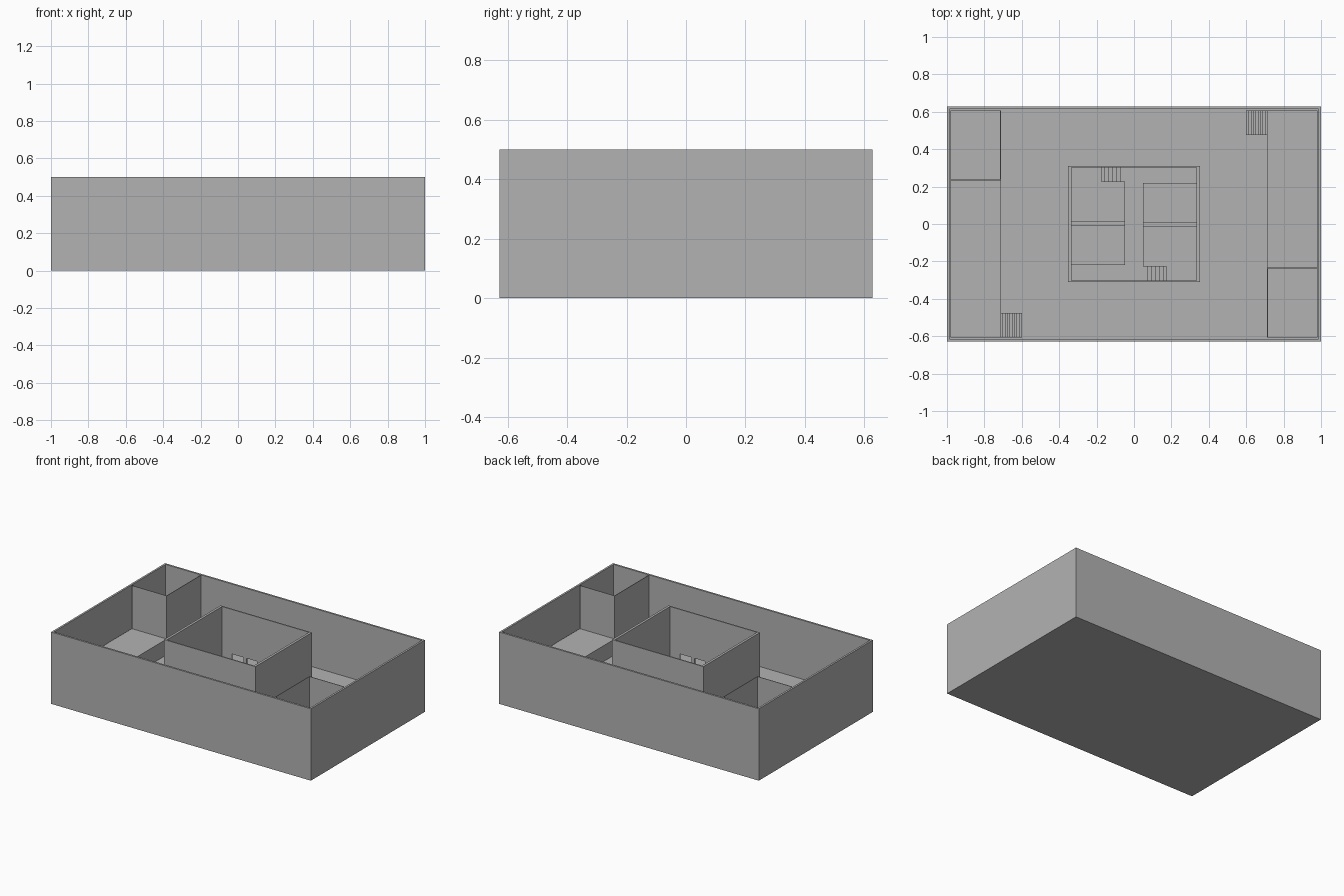
import bpy, bmesh

if "Cube" in bpy.data.objects:
    bpy.data.objects.remove(bpy.data.objects["Cube"])

TOP, FLOOR, DECK, LOW_DECK = 0.5, 0.09, 0.2, 0.15

stone = bpy.data.materials.new("grey_stone")
stone.diffuse_color = (0.45, 0.45, 0.45, 1)
stone.use_nodes = True
stone.node_tree.nodes["Principled BSDF"].inputs["Base Color"].default_value = stone.diffuse_color


def make(name, bm):
    mesh = bpy.data.meshes.new(name)
    bm.to_mesh(mesh)
    bm.free()
    mesh.materials.append(stone)
    obj = bpy.data.objects.new(name, mesh)
    bpy.context.collection.objects.link(obj)
    return obj


def add_box(bm, x0, x1, y0, y1, z0, z1):
    verts = bmesh.ops.create_cube(bm, size=1)["verts"]
    for v in verts:
        v.co = (x1 if v.co.x > 0 else x0, y1 if v.co.y > 0 else y0, z1 if v.co.z > 0 else z0)
    return verts


def pair(name, boxes):
    """Build boxes plus a copy turned half a turn about the centre."""
    for side, s in (("left", 1), ("right", -1)):
        bm = bmesh.new()
        for x0, x1, y0, y1, z0, z1 in boxes:
            xs, ys = sorted((s * x0, s * x1)), sorted((s * y0, s * y1))
            add_box(bm, *xs, *ys, z0, z1)
        make(f"{name}_{side}", bm)


def stairs(x_high, x_low, y0, y1, z_low, z_high, n):
    """Boxes of falling height, from x_high to x_low."""
    w, r = (x_low - x_high) / n, (z_high - z_low) / (n + 1)
    return [(x_high + i * w, x_high + (i + 1) * w, y0, y1, z_low, z_high - (i + 1) * r)
            for i in range(n)]


# Outer tray: thick floor with walls all round
bm = bmesh.new()
add_box(bm, -1, 1, -0.627, 0.627, 0, TOP)
bm.faces.ensure_lookup_table()
top = max(bm.faces, key=lambda f: f.calc_center_median().z)
bmesh.ops.inset_region(bm, faces=[top], thickness=0.019)
inner = max((f for f in bm.faces if f.normal.z > 0.9),
            key=lambda f: -max(abs(v.co.x) for v in f.verts))
shaft = bmesh.ops.extrude_face_region(bm, geom=[inner])
for v in shaft["geom"]:
    if isinstance(v, bmesh.types.BMVert):
        v.co.z = FLOOR
if inner.is_valid:
    bmesh.ops.delete(bm, geom=[inner], context="FACES_ONLY")
bmesh.ops.recalc_face_normals(bm, faces=bm.faces)
make("outer_walls_and_floor", bm)

# Raised end decks with a flight of steps
pair("end_deck", [(-0.981, -0.712, -0.608, 0.608, FLOOR, DECK)])
pair("end_steps", stairs(-0.712, -0.6, -0.608, -0.475, FLOOR, DECK, 9))

# Thin walled open-topped corner rooms
pair("corner_room_wall", [(-0.981, -0.712, 0.233, 0.237, DECK, TOP),
                          (-0.716, -0.712, 0.237, 0.608, DECK, TOP)])

# Central room: side walls
pair("central_side_wall", [(-0.352, -0.335, -0.311, 0.311, FLOOR, TOP)])

# Central room: long walls with two windows and a doorway
Y0, Y1, HEAD = 0.303, 0.311, 0.19
pieces = [(-0.335, 0.335, Y0, Y1, HEAD, TOP)]
for a, b in ((-0.335, -0.26), (-0.17, -0.145), (-0.065, -0.045), (0.045, 0.335)):
    pieces.append((a, b, Y0, Y1, FLOOR, HEAD))
for a, b in ((-0.26, -0.17), (-0.145, -0.065)):
    pieces.append((a, b, Y0, Y1, FLOOR, 0.14))
pair("central_long_wall", pieces)

# Low decks inside the central room, landing, steps and dividing wall
pair("inner_deck", [(-0.335, -0.048, -0.22, 0.228, FLOOR, LOW_DECK),
                    (-0.335, -0.175, 0.228, Y0, FLOOR, LOW_DECK)])
pair("inner_steps", stairs(-0.175, -0.07, 0.228, Y0, FLOOR, LOW_DECK, 5))
pair("inner_divider", [(-0.335, -0.048, -0.008, 0.014, LOW_DECK, 0.2)])
